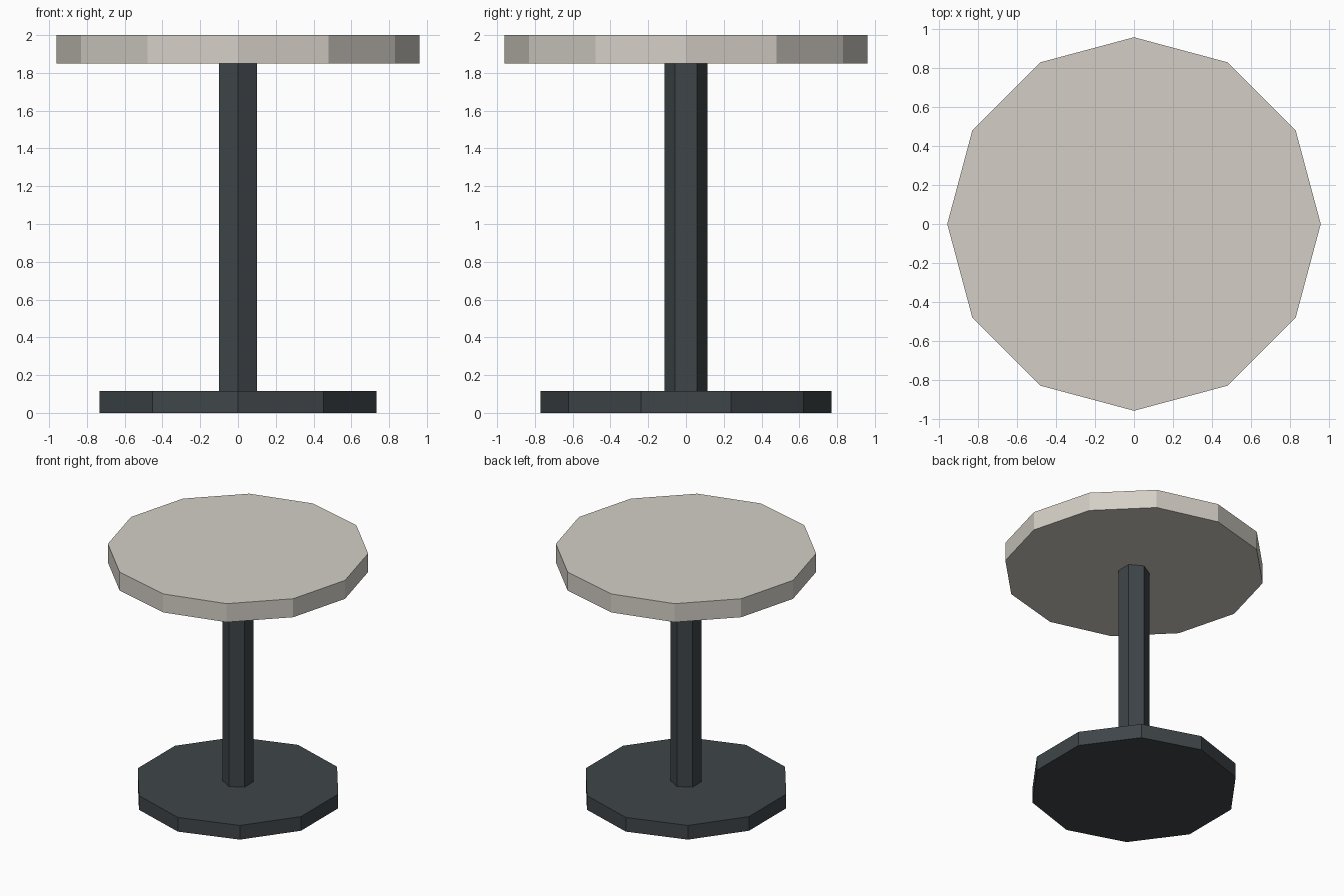
import bpy, bmesh, math

if "Cube" in bpy.data.objects:
    bpy.data.objects.remove(bpy.data.objects["Cube"])


def material(name, srgb):
    # convert 0-255 sRGB to linear
    lin = [((c / 255 + 0.055) / 1.055) ** 2.4 for c in srgb]
    m = bpy.data.materials.new(name)
    m.diffuse_color = (*lin, 1.0)
    m.use_nodes = True
    m.node_tree.nodes["Principled BSDF"].inputs["Base Color"].default_value = m.diffuse_color
    return m


def prism(name, sides, radius, z0, z1, mat):
    # flat-sided upright prism with one corner on the +y axis
    bm = bmesh.new()
    ring = []
    for i in range(sides):
        a = math.pi / 2 + 2 * math.pi * i / sides
        ring.append(bm.verts.new((radius * math.cos(a), radius * math.sin(a), z0)))
    face = bm.faces.new(ring)
    ext = bmesh.ops.extrude_face_region(bm, geom=[face], use_keep_orig=True)
    top = [v for v in ext["geom"] if isinstance(v, bmesh.types.BMVert)]
    bmesh.ops.translate(bm, verts=top, vec=(0, 0, z1 - z0))
    bmesh.ops.recalc_face_normals(bm, faces=bm.faces)
    mesh = bpy.data.meshes.new(name)
    bm.to_mesh(mesh)
    bm.free()
    mesh.materials.append(mat)
    ob = bpy.data.objects.new(name, mesh)
    bpy.context.collection.objects.link(ob)
    return ob


stone = material("warm light grey", (212, 207, 198))
metal = material("dark slate grey", (63, 69, 73))

# Floor plate, column and round top
prism("base", 10, 0.77, 0.0, 0.115, metal)
prism("column", 6, 0.115, 0.115, 1.85, metal)
prism("tabletop", 12, 0.96, 1.85, 2.0, stone)
